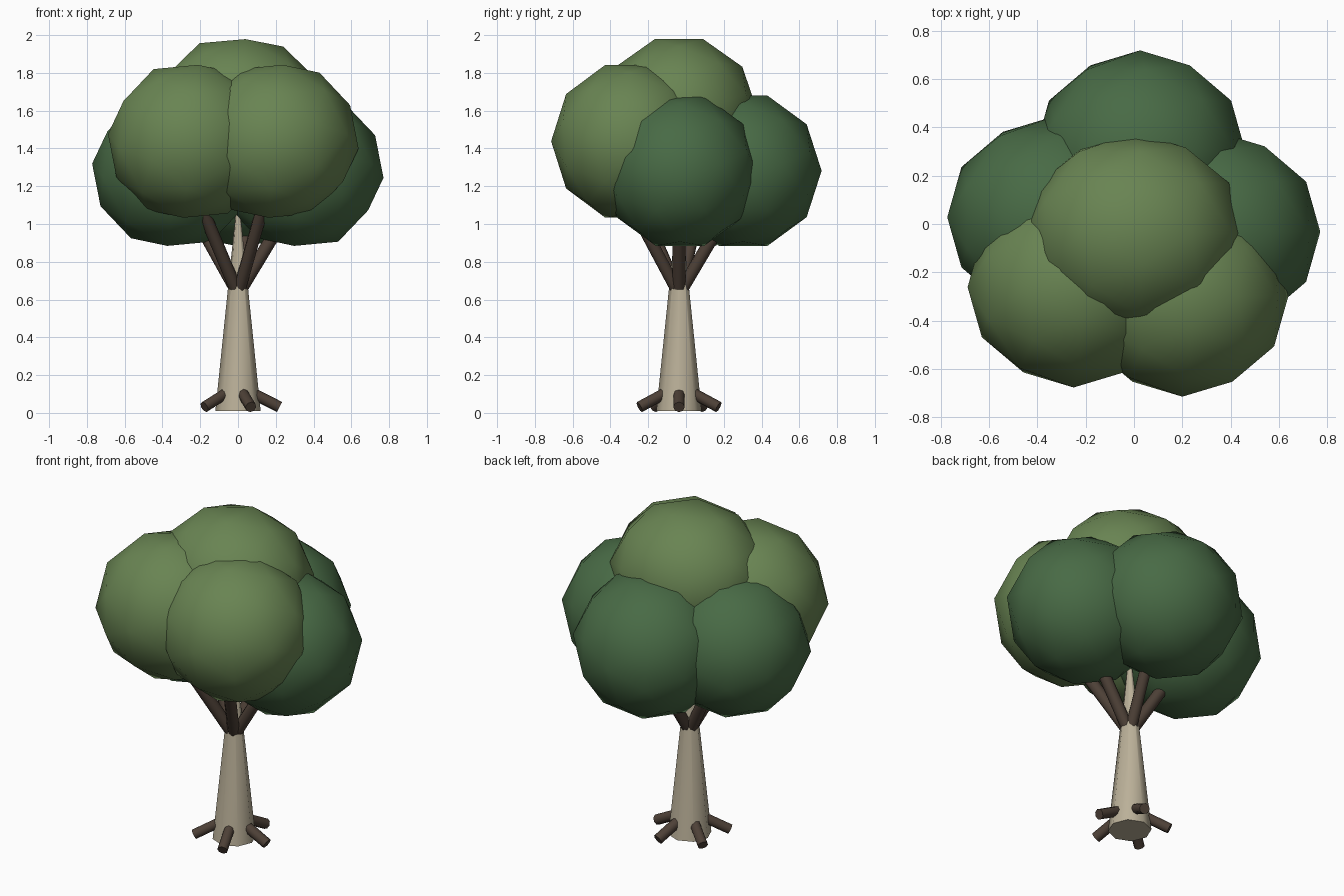
import bpy, bmesh, math
from mathutils import Vector, Matrix

if "Cube" in bpy.data.objects:
    bpy.data.objects.remove(bpy.data.objects["Cube"])


def material(name, rgb):
    m = bpy.data.materials.new(name)
    m.diffuse_color = (*rgb, 1)
    m.use_nodes = True
    m.node_tree.nodes["Principled BSDF"].inputs["Base Color"].default_value = m.diffuse_color
    return m


LIGHT_LEAF = material("light_leaf", (0.14, 0.23, 0.085))
DARK_LEAF = material("dark_leaf", (0.065, 0.145, 0.06))
BARK = material("pale_bark", (0.50, 0.44, 0.32))
WOOD = material("dark_wood", (0.075, 0.052, 0.038))
CY = -0.037  # trunk axis in y


def finish(name, bm, mat):
    mesh = bpy.data.meshes.new(name)
    bm.to_mesh(mesh)
    bm.free()
    mesh.materials.append(mat)
    ob = bpy.data.objects.new(name, mesh)
    bpy.context.collection.objects.link(ob)
    bpy.ops.object.select_all(action='DESELECT')
    ob.select_set(True)
    bpy.context.view_layer.objects.active = ob
    bpy.ops.object.shade_smooth_by_angle(angle=math.radians(55))
    return ob


def rod(name, a, b, r1, r2, mat, sides=8):
    a, b = Vector(a), Vector(b)
    d = b - a
    bm = bmesh.new()
    bmesh.ops.create_cone(bm, cap_ends=True, segments=sides, radius1=r1, radius2=r2,
                          depth=d.length,
                          matrix=Matrix.Translation((a + b) / 2)
                          @ d.to_track_quat('Z', 'Y').to_matrix().to_4x4())
    return finish(name, bm, mat)


def blob(name, centre, radii, mat):
    # icosphere turned so that its edge midpoints lie on the axes
    bm = bmesh.new()
    bmesh.ops.create_icosphere(bm, subdivisions=2, radius=1,
                               matrix=Matrix.Rotation(math.atan(0.618034), 4, 'Y'))
    bmesh.ops.transform(bm, verts=bm.verts,
                        matrix=Matrix.Translation(centre) @ Matrix.Diagonal((*radii, 1)))
    return finish(name, bm, mat)


def polar(angle, r, z):
    t = math.radians(angle)
    return (r * math.cos(t), CY + r * math.sin(t), z)


# trunk, tapering to a narrow tip between the branches
rod("trunk", (0, CY, 0.01), (0, CY, 1.09), 0.12, 0.009, BARK)

# five roots around the base
for i in range(5):
    rod(f"root_{i + 1}", polar(72 * i, 0.06, 0.113), polar(72 * i, 0.22, 0.031),
        0.03, 0.03, WOOD)

# one branch toward each outer leaf cluster
for i, ang in enumerate((0, 78, 157, 226, 298)):
    rod(f"branch_{i + 1}", polar(ang, 0.022, 0.665), polar(ang, 0.315, 1.15),
        0.034, 0.034, WOOD)

# leaf clusters: lower dark ones, then front and top light ones
LOW, FRONT = (0.437, 0.415, 0.42), (0.44, 0.415, 0.427)
blob("leaves_right", (0.335, -0.032, 1.282), LOW, DARK_LEAF)
blob("leaves_left", (-0.337, 0.028, 1.282), LOW, DARK_LEAF)
blob("leaves_back", (0.025, 0.303, 1.282), LOW, DARK_LEAF)
blob("leaves_front_right", (0.2, -0.299, 1.438), FRONT, LIGHT_LEAF)
blob("leaves_front_left", (-0.25, -0.261, 1.438), FRONT, LIGHT_LEAF)
blob("leaves_top", (0, CY, 1.595), (0.455, 0.415, 0.405), LIGHT_LEAF)
